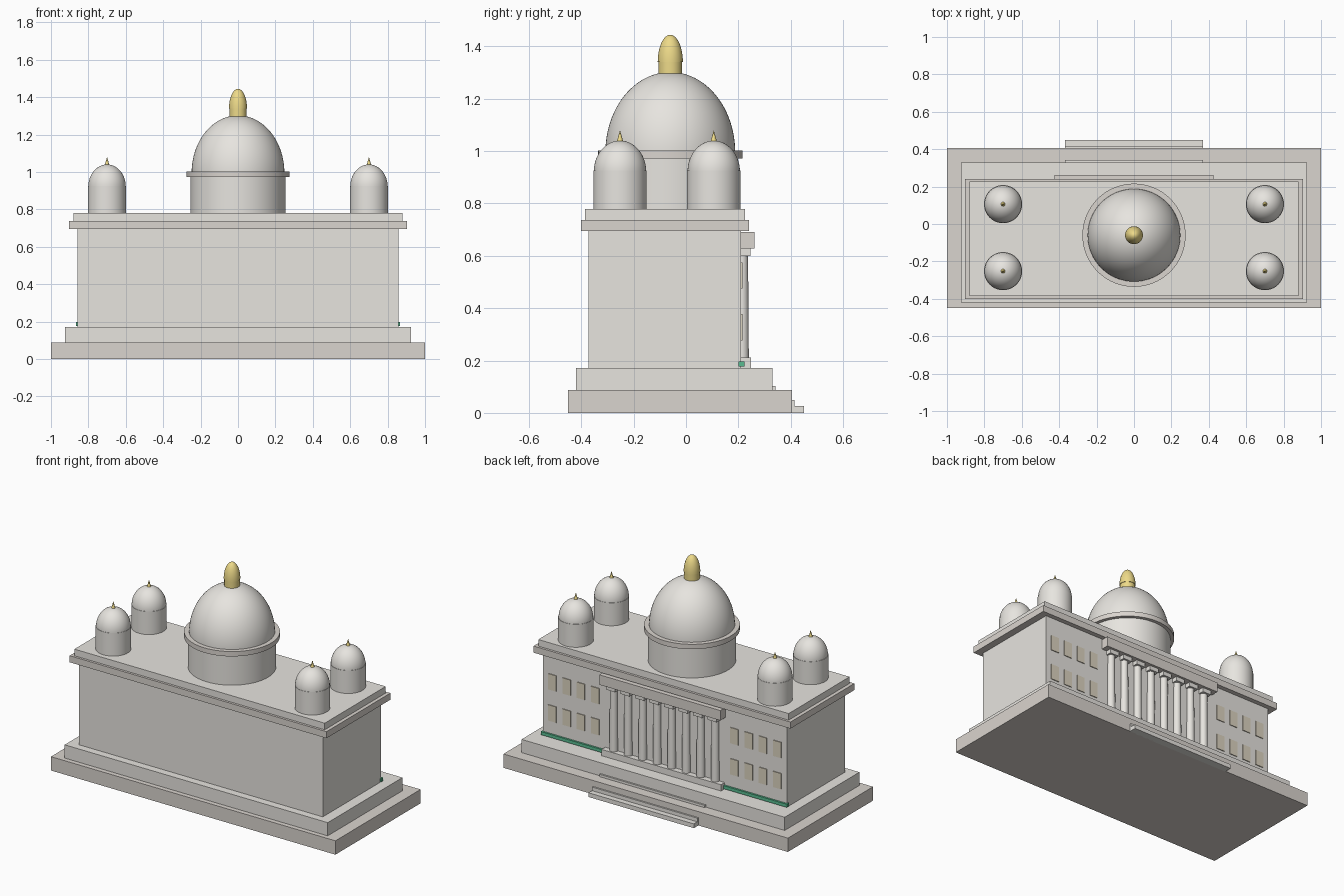
import bpy, math

if "Cube" in bpy.data.objects:
    bpy.data.objects.remove(bpy.data.objects["Cube"])

def material(name, rgb):
    m = bpy.data.materials.new(name)
    m.diffuse_color = (*rgb, 1)
    m.use_nodes = True
    m.node_tree.nodes["Principled BSDF"].inputs["Base Color"].default_value = m.diffuse_color
    return m

STONE = material("light_stone", (0.80, 0.78, 0.74))
DARK = material("dark_stone", (0.70, 0.66, 0.62))
GOLD = material("gold", (0.85, 0.70, 0.25))
GREEN = material("hedge_green", (0.10, 0.50, 0.28))
TAN = material("window_tan", (0.72, 0.66, 0.53))

def box(name, x0, x1, y0, y1, z0, z1, mat):
    bpy.ops.mesh.primitive_cube_add(size=1, location=((x0 + x1) / 2, (y0 + y1) / 2, (z0 + z1) / 2))
    ob = bpy.context.object
    ob.name = name
    ob.scale = (x1 - x0, y1 - y0, z1 - z0)
    bpy.ops.object.transform_apply(location=False, rotation=False, scale=True)
    ob.data.materials.append(mat)
    return ob

def lathe(name, x, y, profile, mat, n=48):
    """Revolve (radius, z) points about a vertical axis; ends are closed."""
    verts, faces = [], []
    for r, z in profile:
        for i in range(n):
            a = 2 * math.pi * i / n
            verts.append((r * math.cos(a), r * math.sin(a), z))
    for k in range(len(profile) - 1):
        for i in range(n):
            j = (i + 1) % n
            faces.append((k * n + i, k * n + j, (k + 1) * n + j, (k + 1) * n + i))
    faces.append(tuple(reversed(range(n))))
    faces.append(tuple(range(len(verts) - n, len(verts))))
    me = bpy.data.meshes.new(name)
    me.from_pydata(verts, [], faces)
    ob = bpy.data.objects.new(name, me)
    bpy.context.collection.objects.link(ob)
    ob.location = (x, y, 0)
    me.materials.append(mat)
    bpy.ops.object.select_all(action='DESELECT')
    ob.select_set(True)
    bpy.context.view_layer.objects.active = ob
    bpy.ops.object.shade_smooth_by_angle(angle=math.radians(35))
    return ob

def arc(r, z, h, steps=16):
    """Quarter ellipse profile for domes."""
    return [(max(r * math.cos(t), 0.0005), z + h * math.sin(t))
            for t in (math.pi / 2 * i / steps for i in range(steps + 1))]

# Stepped base, main block and roof mouldings
box("base", -1, 1, -0.45, 0.405, 0, 0.088, DARK)
box("terrace", -0.925, 0.925, -0.42, 0.33, 0.088, 0.172, STONE)
box("main_block", -0.857, 0.857, -0.372, 0.211, 0.172, 0.695, STONE)
box("cornice", -0.903, 0.903, -0.401, 0.241, 0.695, 0.737, DARK)
box("parapet", -0.88, 0.88, -0.386, 0.226, 0.737, 0.779, STONE)

# Entrance steps
box("lower_step", -0.37, 0.37, 0.40, 0.45, 0, 0.027, STONE)
box("middle_step", -0.37, 0.37, 0.40, 0.415, 0.027, 0.05, STONE)
box("upper_step", -0.37, 0.37, 0.32, 0.341, 0.088, 0.103, STONE)

# Hedge strip along the facade
box("hedge", -0.865, 0.865, 0.20, 0.223, 0.177, 0.197, GREEN)

# Portico with eight columns
box("portico_plinth", -0.42, 0.42, 0.20, 0.248, 0.172, 0.212, STONE)
box("portico_lintel", -0.425, 0.425, 0.20, 0.262, 0.627, 0.69, DARK)
for i in range(8):
    x = -0.357 + 0.102 * i
    lathe("column", x, 0.214, [(0.026, 0.205), (0.023, 0.605)], STONE, 20)
    box("capital", x - 0.032, x + 0.032, 0.20, 0.247, 0.60, 0.63, STONE)

# Window grid on both wings
for s in (-1, 1):
    for i in range(4):
        for z in (0.327, 0.525):
            x = s * (0.49 + 0.1 * i)
            box("window", x - 0.028, x + 0.028, 0.20, 0.216, z - 0.05, z + 0.05, TAN)

# Central dome
cy = -0.06
lathe("dome_drum", 0, cy, [(0.254, 0.77), (0.254, 0.99)], STONE, 64)
lathe("dome_ring", 0, cy, [(0.25, 0.972), (0.276, 0.972), (0.276, 1.003), (0.24, 1.003)], DARK, 64)
lathe("main_dome", 0, cy, arc(0.248, 0.995, 0.307, 24), STONE, 64)
lathe("lantern", 0, cy, [(0.045, 1.28), (0.045, 1.34)], GOLD, 32)
lathe("lantern_cap", 0, cy, arc(0.048, 1.34, 0.104), GOLD, 32)

# Four corner turrets with gold spikes
for x in (-0.7, 0.7):
    for y in (-0.252, 0.106):
        lathe("turret_drum", x, y, [(0.102, 0.77), (0.102, 0.925)], STONE)
        lathe("turret_dome", x, y, arc(0.1, 0.922, 0.118), STONE)
        lathe("turret_spike", x, y, [(0.014, 1.03), (0.0005, 1.078)], GOLD, 16)
